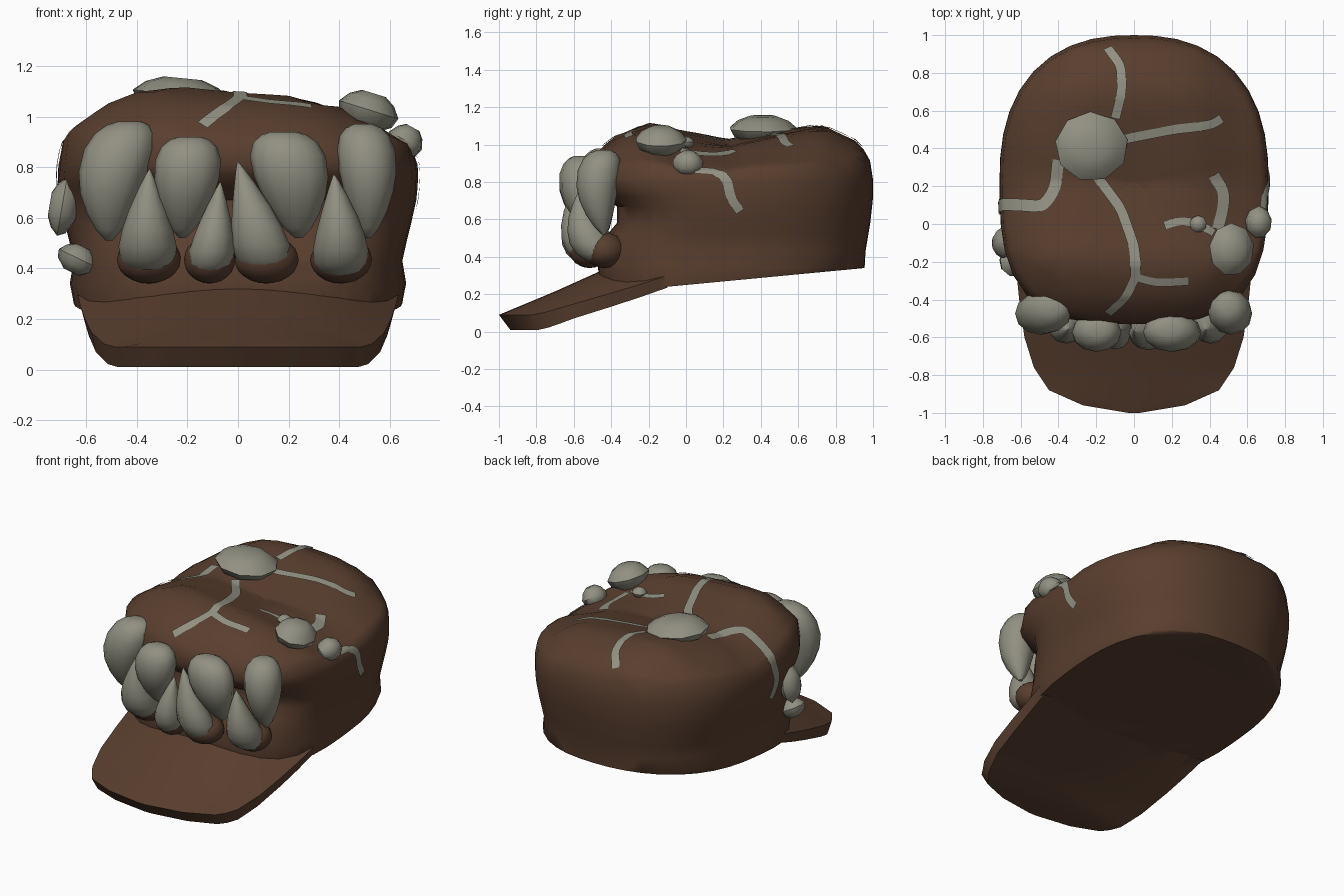
import bpy, bmesh, math
from mathutils import Vector
from mathutils.bvhtree import BVHTree

if "Cube" in bpy.data.objects:
    bpy.data.objects.remove(bpy.data.objects["Cube"])


def material(name, rgb):
    m = bpy.data.materials.new(name)
    m.diffuse_color = (*rgb, 1)
    m.use_nodes = True
    m.node_tree.nodes["Principled BSDF"].inputs["Base Color"].default_value = m.diffuse_color
    return m


BROWN = material("brown_hide", (0.099, 0.0485, 0.0275))
GREY = material("grey_stone", (0.285, 0.28, 0.222))


def finish(name, bm, mat, angle=50, fix=True):
    if fix:
        bmesh.ops.recalc_face_normals(bm, faces=bm.faces)
    me = bpy.data.meshes.new(name)
    bm.to_mesh(me)
    bm.free()
    ob = bpy.data.objects.new(name, me)
    bpy.context.collection.objects.link(ob)
    me.materials.append(mat)
    smooth(ob, angle)
    return ob


def smooth(ob, angle):
    bpy.ops.object.select_all(action='DESELECT')
    ob.select_set(True)
    bpy.context.view_layer.objects.active = ob
    bpy.ops.object.shade_smooth_by_angle(angle=math.radians(angle))


def lerp_table(t, table):
    if t <= table[0][0]:
        return table[0][1]
    for (a, va), (b, vb) in zip(table, table[1:]):
        if t <= b:
            return va + (vb - va) * (t - a) / (b - a)
    return table[-1][1]


def loft(rings):
    """Closed rings joined into a capped skin."""
    bm = bmesh.new()
    vs = [[bm.verts.new(p) for p in r] for r in rings]
    n = len(vs[0])
    for a, b in zip(vs, vs[1:]):
        for i in range(n):
            j = (i + 1) % n
            bm.faces.new((a[i], a[j], b[j], b[i]))
    bm.faces.new(vs[0])
    bm.faces.new(vs[-1])
    return bm


# --- cap body: superellipse rings with a mouth recess, then a humped crown ---
SEG, YC = 40, 0.23
CREST = [(-.53, .92), (-.48, .98), (-.4, 1.06), (-.2, 1.135), (0, 1.08), (.22, 1.03), (.5, 1.09),
         (.72, 1.135), (.93, 1.04), (1, .92)]
SHOULDER = [(-.7, -.17), (-.65, -.12), (-.53, -.05), (-.33, 0), (0, -.035),
            (.25, -.04), (.36, -.05), (.5, -.1), (.65, -.15), (.7, -.18)]


def outline(hw, front, back):
    pts = []
    for i in range(SEG):
        a = 2 * math.pi * i / SEG
        c, s = math.cos(a), math.sin(a)
        n, depth = (2.4, back - YC) if s >= 0 else (3.1, YC - front)
        r = (abs(c) ** n + abs(s) ** n) ** (-1 / n)
        pts.append((hw * r * c, YC + depth * r * s))
    return pts


def crown(x, y):
    corner = (x / .7) ** 2 * ((y - YC) / .77) ** 2 * (.4 if y > YC else .2)
    dent = .035 * min(max(x, 0) / .3, 1) * math.exp(-((y + .02) / .17) ** 2)
    return max(.84, lerp_table(y, CREST) + lerp_table(x, SHOULDER) - corner - dent)


rings = [[(x, y, .24 + .095 * (y + .1)) for x, y in outline(.65, -.46, .95)]]
for z, hw, front, back in [(.34, .665, -.47, .955), (.43, .65, -.46, .96), (.52, .67, -.42, .975),
                           (.58, .685, -.37, .985), (.67, .705, -.37, .995), (.72, .71, -.46, 1.0),
                           (.77, .712, -.51, 1.0), (.81, .71, -.53, 1.0)]:
    rings.append([(x, y, z) for x, y in outline(hw, front, back)])
for k in (.98, .94, .88, .8, .7, .58, .45, .3, .15, .02):
    rings.append([(x * k, YC + (y - YC) * k, crown(x * k, YC + (y - YC) * k))
                  for x, y in outline(.71, -.535, 1.0)])
body_bm = loft(rings)
bmesh.ops.triangulate(body_bm, faces=body_bm.faces)
bmesh.ops.recalc_face_normals(body_bm, faces=body_bm.faces)
tree = BVHTree.FromBMesh(body_bm)
body = finish("cap_body", body_bm, BROWN, 60)
joined = []

# --- brim: crowned, tapering shelf with a slanted front edge ---
WIDTH = [(-1, .03), (-.96, .27), (-.88, .45), (-.76, .53), (-.6, .58), (-.35, .615), (-.1, .635)]
MID = [(-1, .09), (-.7, .215), (-.4, .35), (-.1, .42)]
EDGE = [(-1, .09), (-.8, .09), (-.3, .235), (-.1, .30)]
THICK = [(-.7, .08), (-.1, .065)]
rings = []
for y in (-.1, -.25, -.4, -.5, -.6, -.68, -.76, -.82, -.88, -.93, -.96, -1):
    w, mid, edge, thick = (lerp_table(y, t) for t in (WIDTH, MID, EDGE, THICK))
    us = [i / 6 - 1 for i in range(13)]
    yb = y + .06 * max(0, (-.6 - y) / .4)
    top = [(w * u, y, mid + (edge - mid) * u * u) for u in us]
    low = [(w * u * .97, yb, edge - thick + .2 * (mid - edge) * (1 - u * u)) for u in reversed(us)]
    rings.append(top + low)
joined.append(finish("brim", loft(rings), BROWN, 40))

# --- teeth: tapered tubes with a rounded root ---
BLUNT = [(0, .35), (.03, .6), (.1, .85), (.23, 1), (.42, .98), (.6, .84), (.77, .62), (.91, .36), (1, .1)]
POINTED = [(0, .5), (.04, .75), (.12, .94), (.25, 1), (.42, .87), (.6, .66), (.8, .37), (.93, .16), (1, .03)]


def tooth(name, taper, root, tip, rx, ry, bend):
    a, b = Vector(root), Vector(tip)
    rings = []
    for t, r in taper:
        c = a.lerp(b, t) + Vector((bend, -.035, 0)) * math.sin(math.pi * t)
        rings.append([c + Vector((rx * r * math.cos(q * math.pi / 6),
                                  ry * r * math.sin(q * math.pi / 6), 0)) for q in range(12)])
    finish(name, loft(rings), GREY)


for i, t in enumerate([((-.43, -.44, .98), (-.51, -.44, .51), .14, .115, -.03),
                       ((-.19, -.56, .92), (-.22, -.51, .52), .13, .105, 0),
                       ((.18, -.56, .94), (.24, -.51, .52), .15, .105, .005),
                       ((.495, -.44, .97), (.515, -.44, .52), .115, .115, .01)]):
    tooth(f"upper_tooth_{i + 1}", BLUNT, *t)


def ellipsoid(name, centre, radii, mat, detail=3):
    bm = bmesh.new()
    bmesh.ops.create_icosphere(bm, subdivisions=detail, radius=1)
    for v in bm.verts:
        v.co = Vector([v.co[k] * radii[k] + centre[k] for k in range(3)])
    return finish(name, bm, mat)


# lower teeth, each set in a brown gum socket
for i, (root, tip, rx, ry, bend) in enumerate([
        ((-.355, -.45, .385), (-.35, -.56, .79), .115, .12, -.005),
        ((-.115, -.53, .375), (-.07, -.56, .74), .09, .1, 0),
        ((.11, -.53, .385), (0, -.57, .82), .115, .1, .01),
        ((.405, -.45, .37), (.38, -.56, .77), .11, .12, .01)]):
    tooth(f"lower_tooth_{i + 1}", POINTED, root, tip, rx, ry, bend)
    joined.append(ellipsoid(f"gum_socket_{i + 1}", (root[0] + .003, root[1] + .015, .435),
                            (rx + .012, .11, .095), BROWN))

# weld brim and gum sockets into the body so that it is one skin
for part in joined:
    bpy.context.view_layer.objects.active = body
    mod = body.modifiers.new("weld", 'BOOLEAN')
    mod.operation, mod.solver, mod.object = 'UNION', 'EXACT', part
    bpy.ops.object.modifier_apply(modifier=mod.name)
    bpy.data.objects.remove(part)
smooth(body, 50)

# --- stones stuck on the cap: chipped, flat-topped lumps ---
CHIP = [(-1, .4), (-.45, .88), (.1, 1), (.65, .75), (1, .4)]


def stone(name, centre, radii, tilt, turn=.2):
    c, s = math.cos(tilt), math.sin(tilt)
    rings = []
    for h, r in CHIP:
        ring = []
        for q in range(9):
            a = turn + q * 2 * math.pi / 9
            x, y, z = radii[0] * r * math.cos(a), radii[1] * r * math.sin(a), radii[2] * h
            ring.append(Vector((x * c + z * s, y, z * c - x * s)) + Vector(centre))
        rings.append(ring)
    finish(name, loft(rings), GREY, 42)


for args in [("crown_stone", (-.225, .41, 1.08), (.195, .185, .072), .1),
             ("shoulder_stone", (.515, -.135, 1.02), (.125, .14, .075), .3),
             ("side_stone", (.66, .01, .90), (.075, .085, .065), .5),
             ("pebble", (.34, 0, 1.01), (.045, .045, .03), 0),
             ("left_upper_stone", (-.69, -.1, .645), (.12, .085, .055), -1.4),
             ("left_lower_stone", (-.635, -.2, .435), (.085, .08, .055), .45)]:
    stone(*args)


# --- cracks: thin ribbons laid on the cap surface ---
def snap(p):
    hit = tree.ray_cast(Vector((p[0], p[1], 3)), Vector((0, 0, -1))) if len(p) == 2 \
        else tree.find_nearest(Vector(p))
    return hit[0], hit[1]


def crack(name, pts, width):
    path = []
    anchors = [snap(p)[0] for p in pts]
    for a, b in zip(anchors, anchors[1:]):
        steps = max(2, int((b - a).length / .015))
        path += [a.lerp(b, k / steps) for k in range(steps)]
    path.append(anchors[-1])
    for _ in range(5):
        path = [path[0]] + [(p + q + r) / 3 for p, q, r in zip(path, path[1:], path[2:])] + [path[-1]]
    path = [snap(p)[0] for p in path]
    bm = bmesh.new()
    rows = []
    for i, p in enumerate(path):
        t = (path[min(i + 1, len(path) - 1)] - path[max(i - 1, 0)]).normalized()
        n = snap(p)[1]
        side = n.cross(t).normalized() * width / 2
        row = []
        for k in (1, .5, 0, -.5, -1):
            q, qn = snap(p + side * k)
            row.append(bm.verts.new(q + (qn + n).normalized() * .008))
        rows.append(row)
    for a, b in zip(rows, rows[1:]):
        for k in range(4):
            bm.faces.new((a[k], a[k + 1], b[k + 1], b[k]))
    finish(name, bm, GREY, 80, fix=False)


for i, (pts, w) in enumerate([
        ([(-.14, .93), (-.12, .9), (-.07, .84), (-.065, .7), (-.1, .56)], .05),
        ([(.46, .56), (.43, .53), (.2, .5), (-.05, .45)], .05),
        ([(-.4, .34), (-.42, .18), (-.48, .09), (-.6, .1), (-.71, .1, .84),
          (-.71, .07, .74), (-.71, .12, .63)], .065),
        ([(-.2, .26), (-.07, .08), (0, -.12), (.01, -.29)], .055),
        ([(.01, -.27), (-.04, -.38), (-.14, -.47)], .05),
        ([(.01, -.28), (.12, -.31), (.29, -.3)], .045),
        ([(.42, .26), (.475, .17), (.47, .08), (.44, -.03)], .065),
        ([(.16, -.01), (.25, .02), (.34, 0), (.42, -.05)], .045),
        ([(.69, .05, .87), (.71, .18, .86), (.71, .23, .8), (.71, .23, .73), (.71, .29, .64)], .05)]):
    crack(f"crack_{i + 1}", pts, w)
